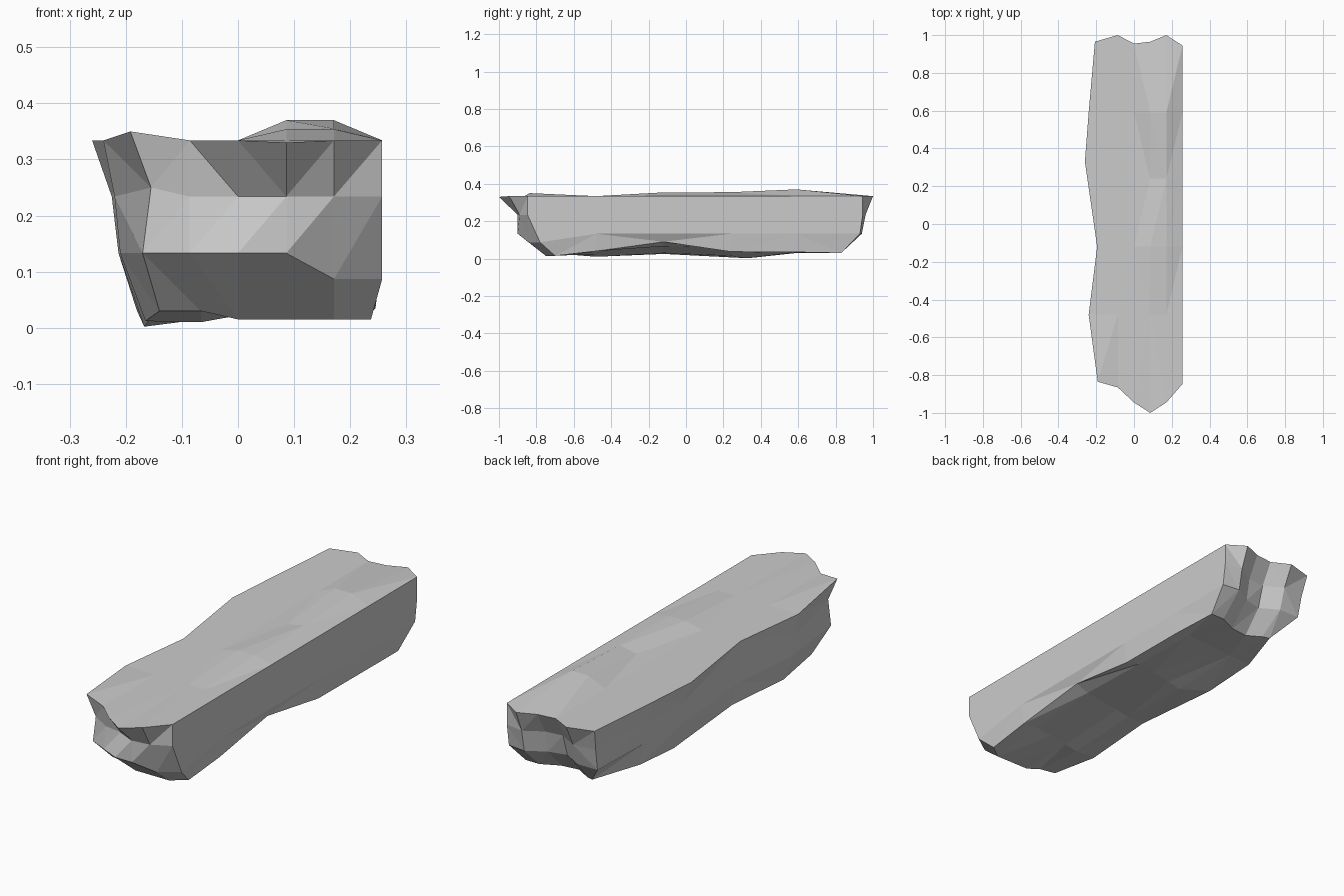
import bpy, bmesh

if "Cube" in bpy.data.objects:
    bpy.data.objects.remove(bpy.data.objects["Cube"])

# Lattice of the rough block: columns (x), stations (y), levels (z)
COLS = [-.171, -.086, 0, .086, .171, .257]
YS = [-.85, -.48, -.12, .24, .59, .95]
ZS = [.02, .133, .234, .334]

# Wavy left side: x per level and station
LEFT = [[-.14, -.165, -.15, -.167, -.18, -.10],
        [-.17, -.21, -.178, -.213, -.20, -.19],
        [-.155, -.22, -.185, -.225, -.22, -.195],
        [-.192, -.24, -.195, -.26, -.24, -.207]]
# Slightly undercut right edge: x and z per station
RIGHT_X = [.237, .243, .235, .245, .245, .24]
RIGHT_Z = [.015, .04, .09, .037, .035, .03]
# Underside height: left edge and first column, per station
LEFT_Z = [.03, .012, .025, .002, .03, .03]
LOW_Z = [.03, .01, .03, .015, .034, .03]
RISE = [0, .012, .012, .014, .006, 0]      # climb per column towards the right
# Ragged ends: y per level and column
FRONT = [[-.72, -.735, -.75, -.75, -.75, -.70],
         [-.82, -.86, -.90, -.90, -.84, -.78],
         [-.82, -.845, -.86, -.90, -.89, -.847],
         [-.835, -.865, -.945, -1.0, -.945, -.847]]
BACK = [[.83, .82, .78, .79, .83, .83],
        [.92, .92, .87, .89, .94, .93],
        [.94, .95, .90, .91, .96, .945],
        [.965, 1.0, .955, .965, 1.0, .945]]
# Raised patches on the top: (column, station) -> z
TOP = {(3, 4): .37, (4, 4): .37, (3, 2): .354, (4, 2): .354,
       (3, 3): .338, (4, 3): .355, (0, 0): .35, (3, 0): .33}


def point(i, j, k):
    """Position of lattice node: column i, station j, level k."""
    x, y, z = COLS[i], YS[j], ZS[k]
    if i == 0:
        x = LEFT[k][j]
        y = .33 if j == 3 else y
    if j == 0:
        y = FRONT[k][i]
    elif j == 5:
        y = BACK[k][i]
    if k == 3:
        z = TOP.get((i, j), z)
    elif k == 0:
        z = LOW_Z[j] + RISE[j] * (i - 1)
        if i == 0:
            z = LEFT_Z[j]
        elif i == 5:
            x, z = RIGHT_X[j], RIGHT_Z[j]
        elif i == 1:
            x += .02
        if j == 0 and i in (2, 3, 4):
            z = .015
    if j == 0 and k == 1 and i >= 4:
        z = .087
    if (i, j, k) == (0, 0, 2):
        z = .25
    return x, y, z


bm = bmesh.new()


def skin(nu, nv, at):
    """Cover one side of the block with a grid of quads."""
    g = [[bm.verts.new(point(*at(u, v))) for v in range(nv)] for u in range(nu)]
    for u in range(nu - 1):
        for v in range(nv - 1):
            bm.faces.new((g[u][v], g[u + 1][v], g[u + 1][v + 1], g[u][v + 1]))


# Underside/top, front/back, left/right
for end in (0, 3):
    skin(6, 6, lambda u, v: (u, v, end))
for end in (0, 5):
    skin(6, 4, lambda u, v: (u, end, v))
    skin(6, 4, lambda u, v: (end, u, v))

bmesh.ops.remove_doubles(bm, verts=bm.verts, dist=.0005)
bmesh.ops.triangulate(bm, faces=bm.faces)
bmesh.ops.recalc_face_normals(bm, faces=bm.faces)
mesh = bpy.data.meshes.new("stone_block")
bm.to_mesh(mesh)
bm.free()
block = bpy.data.objects.new("stone_block", mesh)
bpy.context.collection.objects.link(block)
